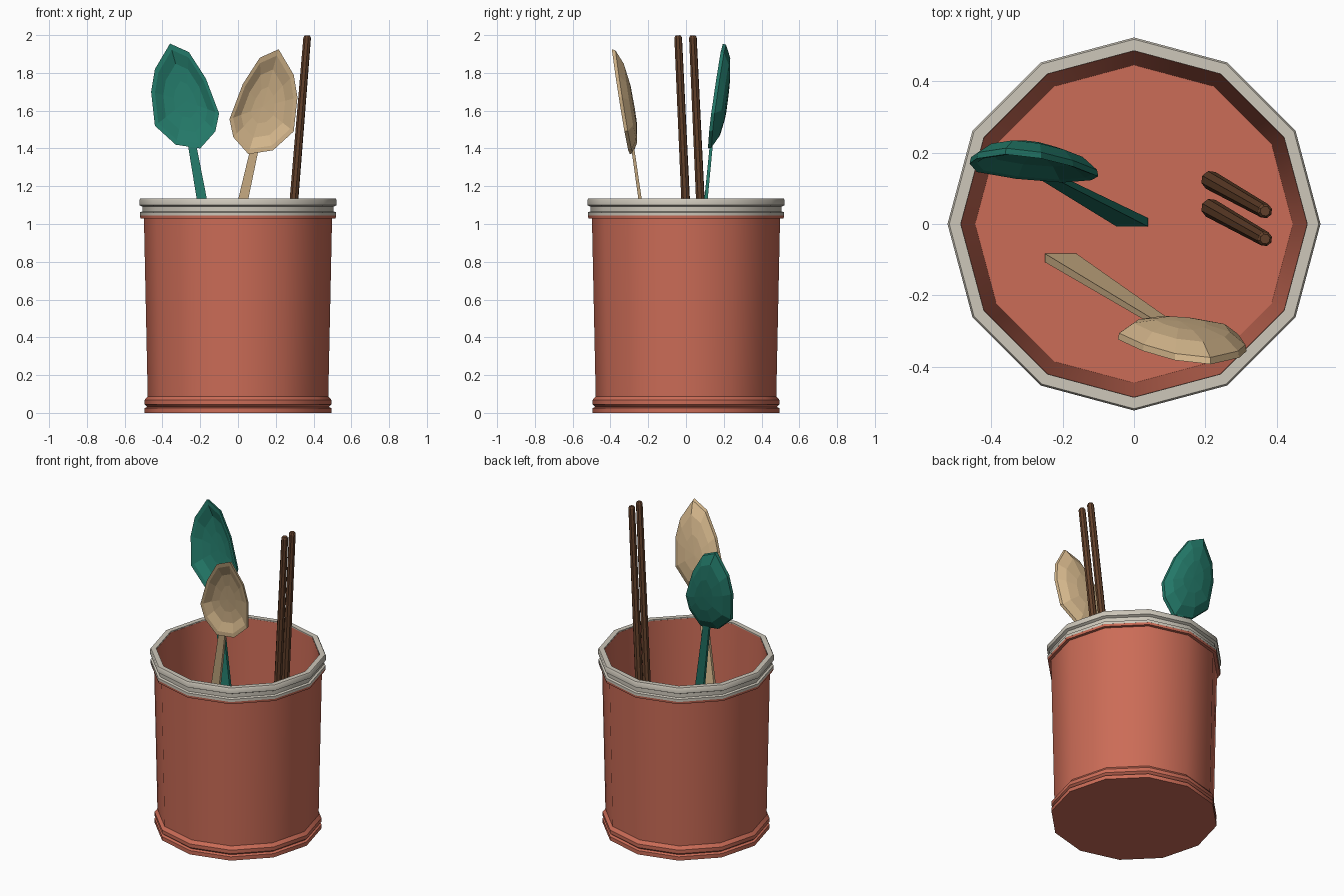
import bpy, bmesh, math
from mathutils import Vector

cube = bpy.data.objects.get("Cube")
if cube:
    bpy.data.objects.remove(cube)


def material(name, rgb):
    m = bpy.data.materials.new(name)
    m.use_nodes = True
    m.diffuse_color = (*rgb, 1)
    m.node_tree.nodes["Principled BSDF"].inputs["Base Color"].default_value = (*rgb, 1)
    return m


terracotta = material("terracotta", (0.60, 0.15, 0.095))
cream = material("cream_glaze", (0.61, 0.57, 0.49))
teal = material("teal", (0.017, 0.19, 0.14))
pale_wood = material("pale_wood", (0.66, 0.47, 0.26))
dark_wood = material("dark_wood", (0.127, 0.053, 0.024))


def finish(bm, name, mat, smooth=False):
    bmesh.ops.recalc_face_normals(bm, faces=bm.faces)
    mesh = bpy.data.meshes.new(name)
    bm.to_mesh(mesh)
    bm.free()
    mesh.materials.append(mat)
    ob = bpy.data.objects.new(name, mesh)
    bpy.context.collection.objects.link(ob)
    if smooth:
        bpy.ops.object.select_all(action="DESELECT")
        ob.select_set(True)
        bpy.context.view_layer.objects.active = ob
        bpy.ops.object.shade_smooth_by_angle(angle=math.radians(35))
    return ob


def lathe(name, profile, sides, mat, closed=False, smooth=False):
    """Turn a (radius, height) profile around z."""
    bm = bmesh.new()
    verts = [bm.verts.new((r, 0, z)) for r, z in profile]
    pairs = list(zip(verts, verts[1:]))
    if closed:
        pairs.append((verts[-1], verts[0]))
    edges = [bm.edges.new(p) for p in pairs]
    bmesh.ops.spin(bm, geom=verts + edges, axis=(0, 0, 1), cent=(0, 0, 0),
                   angle=math.tau, steps=sides, use_duplicate=False)
    bmesh.ops.remove_doubles(bm, verts=bm.verts, dist=0.0005)
    return finish(bm, name, mat, smooth)


# Pot: foot ring, bead, tapered wall, lip and hollow inside
lathe("pot", [(0, 0), (0.495, 0), (0.495, 0.025), (0.48, 0.032), (0.495, 0.045),
              (0.495, 0.068), (0.478, 0.088), (0.498, 1.03), (0.517, 1.03),
              (0.519, 1.048), (0.49, 1.048), (0.49, 1.128), (0.484, 1.128),
              (0.445, 0.08), (0, 0.08)], 12, terracotta, smooth=True)

# Glazed rim with a groove below its top band
lathe("rim", [(0.485, 1.045), (0.519, 1.045), (0.519, 1.062), (0.506, 1.067),
              (0.506, 1.092), (0.522, 1.1), (0.522, 1.128), (0.517, 1.135),
              (0.485, 1.135)], 12, cream, closed=True, smooth=True)

# Slightly lopsided bowl outline, measured from the neck
OUTLINE = [(-0.195, 0.30), (-0.175, 0.42), (-0.095, 0.555), (0.005, 0.51),
           (0.095, 0.37), (0.165, 0.185), (0.145, 0.09), (0.065, 0),
           (-0.065, 0.02), (-0.175, 0.12)]
MIDDLE = Vector((-0.01, 0.25))
# Rings from inside centre, over the edge, to the back: (scale, depth)
RINGS = [(0.35, 0.042), (0.65, 0.032), (0.89, 0.004), (1, 0),
         (0.98, 0.018), (0.75, 0.05), (0.4, 0.065)]


def spoon_bowl(name, neck, lean, yaw, side, mat):
    bm = bmesh.new()

    def point(p, depth):
        x, z = p.x * side, p.y
        return bm.verts.new(Vector(neck) + Vector((x, lean * z + yaw * x + depth, z)))

    rings = [[point(MIDDLE + (Vector(p) - MIDDLE) * s, d) for p in OUTLINE]
             for s, d in RINGS]
    n = len(OUTLINE)
    for a, b in zip(rings, rings[1:]):
        for i in range(n):
            j = (i + 1) % n
            bm.faces.new((a[i], a[j], b[j], b[i]))
    for ring, depth in ((rings[0], 0.044), (rings[-1], 0.068)):
        centre = point(MIDDLE, depth)
        for i in range(n):
            bm.faces.new((ring[i], ring[(i + 1) % n], centre))
    bmesh.ops.triangulate(bm, faces=bm.faces)
    finish(bm, name, mat)


def handle(name, bottom, top, mat):
    """Flat tapered bar, wider at its lower end."""
    bm = bmesh.new()
    ends = []
    for centre, w, t in ((bottom, 0.044, 0.012), (top, 0.022, 0.008)):
        ends.append([bm.verts.new(Vector(centre) + Vector((sx * w, sy * t, 0)))
                     for sx, sy in ((-1, -1), (1, -1), (1, 1), (-1, 1))])
    for ring in ends:
        bm.faces.new(ring)
    for i in range(4):
        j = (i + 1) % 4
        bm.faces.new((ends[0][i], ends[0][j], ends[1][j], ends[1][i]))
    finish(bm, name, mat)


# Two spoons leaning apart
spoon_bowl("teal_spoon_bowl", (-0.265, 0.12, 1.40), 0.125, -0.06, 1, teal)
handle("teal_spoon_handle", (-0.005, 0.005, 0.09), (-0.245, 0.135, 1.43), teal)
spoon_bowl("wooden_spoon_bowl", (0.12, -0.30, 1.37), -0.16, -0.04, -1, pale_wood)
handle("wooden_spoon_handle", (-0.205, -0.095, 0.09), (0.09, -0.283, 1.41), pale_wood)

# Pair of chopsticks
for name, y in (("chopstick_front", 0.045), ("chopstick_back", 0.123)):
    start = Vector((0.213, y, 0.1))
    axis = Vector((0.367, y - 0.087, 1.998)) - start
    length = axis.length
    stick = lathe(name, [(0, 0), (0.02, 0), (0.027, 0.02), (0.021, length - 0.012),
                         (0.014, length), (0, length)], 8, dark_wood)
    stick.location = start
    stick.rotation_mode = "QUATERNION"
    stick.rotation_quaternion = axis.to_track_quat("Z", "Y")
